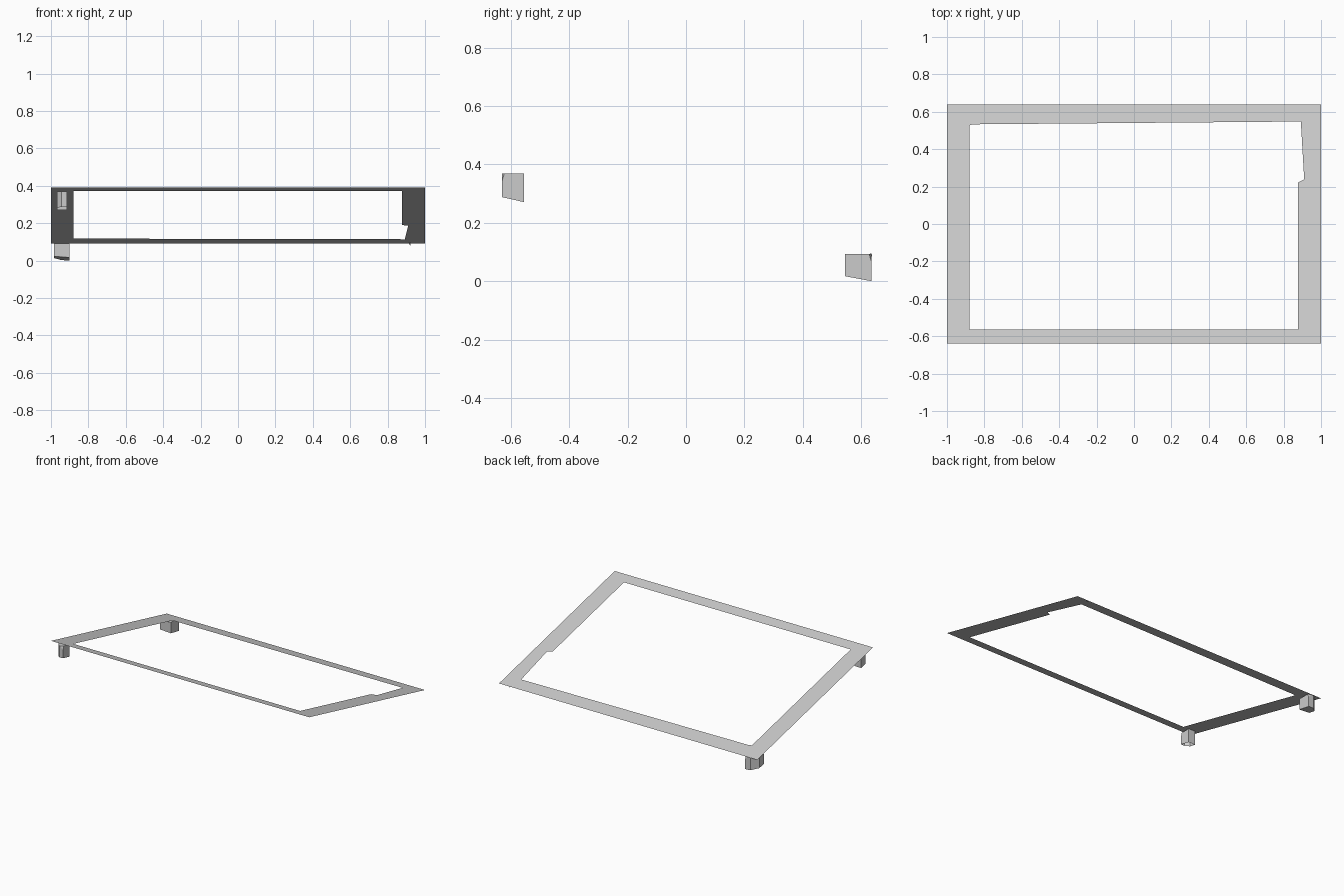
import bpy, bmesh

if "Cube" in bpy.data.objects:
    bpy.data.objects.remove(bpy.data.objects["Cube"])

grey = bpy.data.materials.new("light grey")
grey.diffuse_color = (0.6, 0.6, 0.6, 1)
grey.use_nodes = True
grey.node_tree.nodes["Principled BSDF"].inputs["Base Color"].default_value = grey.diffuse_color


def finish(bm, name):
    mesh = bpy.data.meshes.new(name)
    bm.to_mesh(mesh)
    bm.free()
    mesh.materials.append(grey)
    obj = bpy.data.objects.new(name, mesh)
    bpy.context.collection.objects.link(obj)
    return obj


def tilt(y):
    # height of the sloping sheet at a given depth
    return 0.242 - y * 0.149 / 0.64


def make_frame():
    outer = [(-1, -0.64), (1, -0.64), (1, 0.64), (-1, 0.64)]
    # opening, with the ragged notch at the back right
    inner = [(-0.88, -0.565), (0.876, -0.565), (0.876, 0.221), (0.91, 0.238),
             (0.892, 0.548), (-0.86, 0.533), (-0.88, 0.527)]
    bm = bmesh.new()
    edges = []
    for loop in (outer, inner):
        vs = [bm.verts.new((x, y, 0)) for x, y in loop]
        edges += [bm.edges.new((vs[i - 1], vs[i])) for i in range(len(vs))]
    bmesh.ops.triangle_fill(bm, use_beauty=True, use_dissolve=False,
                            edges=edges, normal=(0, 0, 1))
    for v in bm.verts:
        v.co.z = tilt(v.co.y)
    bm.normal_update()
    bmesh.ops.reverse_faces(bm, faces=[f for f in bm.faces if f.normal.z < 0])
    finish(bm, "sloping_frame")


def make_leg(name, x0, x1, y_in, y_out, top, z_in, z_out, cut, skew, closed):
    """Block with a slanted foot, a cut outer left edge and a nicked top corner."""
    d = 1 if y_out > y_in else -1
    ring = [(x0, y_in), (x1, y_in), (x1, y_out),
            (x0 + cut, y_out), (x0, y_out - d * cut)]

    def foot_z(x, y):
        t = (y - y_in) / (y_out - y_in)
        return z_in + t * (z_out - z_in) - skew * (x - x0)

    bm = bmesh.new()
    feet = [bm.verts.new((x, y, foot_z(x, y))) for x, y in ring]
    tops = [bm.verts.new((x, y, top)) for x, y in ring]
    n = len(ring)
    for i in range(n):
        j = (i + 1) % n
        bm.faces.new((feet[i], feet[j], tops[j], tops[i]))
    bm.faces.new(feet)
    bm.faces.new(tops)
    bmesh.ops.recalc_face_normals(bm, faces=bm.faces)
    # nick off the outer right top corner
    res = bmesh.ops.bisect_plane(
        bm, geom=bm.verts[:] + bm.edges[:] + bm.faces[:], clear_outer=True,
        plane_co=(x1, y_out - d * 0.008, top),
        plane_no=(1 / 0.02, d / 0.008, 1 / 0.026))
    rim = [e for e in res["geom_cut"] if isinstance(e, bmesh.types.BMEdge)]
    bmesh.ops.holes_fill(bm, edges=rim)
    bmesh.ops.recalc_face_normals(bm, faces=bm.faces)
    if not closed:
        # hollow foot
        bm.normal_update()
        low = min(bm.faces, key=lambda f: f.normal.z)
        bmesh.ops.delete(bm, geom=[low], context='FACES_ONLY')
    finish(bm, name)


def make_splinter():
    # small fragment under the back right corner
    bm = bmesh.new()
    vs = [bm.verts.new(p) for p in ((0.91, 0.636, 0.094), (0.924, 0.636, 0.094),
                                    (0.917, 0.63, 0.095), (0.921, 0.638, 0.082))]
    bmesh.ops.convex_hull(bm, input=vs)
    finish(bm, "corner_splinter")


make_frame()
make_leg("back_leg", -0.984, -0.902, 0.545, 0.635, 0.093, 0.023, 0.006,
         0.04, 0.07, True)
make_leg("front_leg", -0.968, -0.915, -0.555, -0.63, 0.369, 0.271, 0.288,
         0.025, 0, False)
make_splinter()
